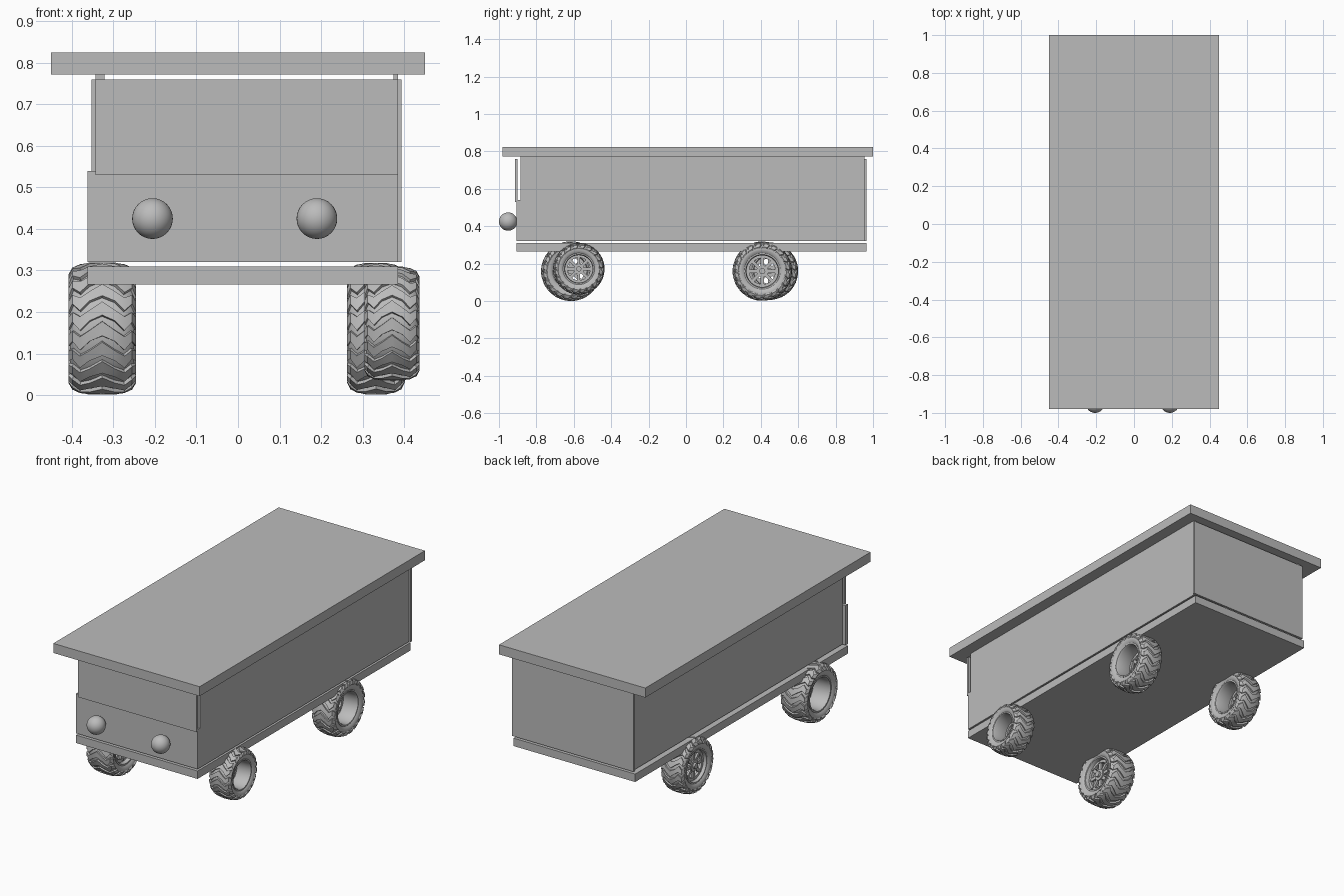
import bpy, bmesh, math
from mathutils import Matrix, Vector

if "Cube" in bpy.data.objects:
    bpy.data.objects.remove(bpy.data.objects["Cube"], do_unlink=True)

grey = bpy.data.materials.new("plain_grey")
grey.use_nodes = True
COLOUR = (0.5, 0.5, 0.5, 1)
grey.diffuse_color = COLOUR
grey.node_tree.nodes["Principled BSDF"].inputs["Base Color"].default_value = COLOUR


def finish(bm, name, smooth=None):
    bmesh.ops.recalc_face_normals(bm, faces=bm.faces)
    mesh = bpy.data.meshes.new(name)
    bm.to_mesh(mesh)
    bm.free()
    mesh.materials.append(grey)
    obj = bpy.data.objects.new(name, mesh)
    bpy.context.collection.objects.link(obj)
    if smooth:
        bpy.ops.object.select_all(action="DESELECT")
        obj.select_set(True)
        bpy.context.view_layer.objects.active = obj
        bpy.ops.object.shade_smooth_by_angle(angle=math.radians(smooth))
    return obj


def add_box(bm, x, y, z, turn=Matrix()):
    size = Vector((x[1] - x[0], y[1] - y[0], z[1] - z[0]))
    mid = Vector((sum(x), sum(y), sum(z))) / 2
    bmesh.ops.create_cube(bm, size=1, matrix=turn @ Matrix.Translation(mid) @ Matrix.Diagonal(size).to_4x4())


def panel(name, x, y, z):
    bm = bmesh.new()
    add_box(bm, x, y, z)
    finish(bm, name)


# Body panels
panel("roof", (-0.45, 0.45), (-0.98, 1.0), (0.772, 0.825))
panel("floor", (-0.363, 0.385), (-0.905, 0.965), (0.266, 0.31))
panel("front_lower_panel", (-0.363, 0.385), (-0.905, -0.885), (0.32, 0.54))
panel("front_upper_panel", (-0.343, 0.385), (-0.915, -0.9), (0.53, 0.76))
panel("back_panel", (-0.353, 0.394), (0.953, 0.965), (0.32, 0.76))
panel("left_side_panel", (0.375, 0.385), (-0.885, 0.955), (0.32, 0.775))
panel("right_side_panel", (-0.343, -0.321), (-0.885, 0.955), (0.32, 0.775))

# Headlights
for name, x in (("right_headlight", -0.206), ("left_headlight", 0.19)):
    bm = bmesh.new()
    bmesh.ops.create_uvsphere(bm, u_segments=32, v_segments=16, radius=0.049,
                              matrix=Matrix.Translation((x, -0.951, 0.425)))
    finish(bm, name, 40)


def polar(x, r, a):
    return Vector((x, r * math.cos(a), r * math.sin(a)))


def revolve(bm, profile, steps=48):
    """Closed (x, radius) profile turned round the axle."""
    rings = [[bm.verts.new(polar(x, r, math.tau * i / steps)) for x, r in profile] for i in range(steps)]
    for i, ring in enumerate(rings):
        after = rings[(i + 1) % steps]
        for j in range(len(ring)):
            k = (j + 1) % len(ring)
            bm.faces.new((ring[j], ring[k], after[k], after[j]))


# Unit wheel: half width 1 along x, radius 1
SHOULDER = [(0, 0.95), (0.35, 0.945), (0.62, 0.92), (0.83, 0.87), (0.94, 0.79), (0.93, 0.7), (0.8, 0.6)]
ARC = [(-x, r) for x, r in reversed(SHOULDER[1:])] + SHOULDER
# Sideways drift of the tread wave, from the middle outward
WAVE = [0.0, 0.35, 0.75, 0.4, 0.7]
LUGS = 20


def add_lug(bm, angle):
    """One wavy tread bar lying over the tyre from shoulder to shoulder."""
    pitch = math.tau / LUGS
    rows = []
    for s in range(-4, 5):
        x, r = SHOULDER[abs(s)]
        x = math.copysign(x, s)
        mid = angle + WAVE[abs(s)] * pitch
        half = pitch * (0.39 if abs(s) % 2 == 0 else 0.3)
        top_x, top_r = x * 1.06, r + (0.05 if abs(s) < 4 else 0.025)
        rows.append([bm.verts.new(polar(*p)) for p in (
            (x, r - 0.02, mid - half), (top_x, top_r, mid - half * 0.88),
            (top_x, top_r, mid + half * 0.88), (x, r - 0.02, mid + half))])
    for a, b in zip(rows, rows[1:]):
        for k in range(4):
            m = (k + 1) % 4
            bm.faces.new((a[k], a[m], b[m], b[k]))
    bm.faces.new(rows[0])
    bm.faces.new(rows[-1])


def wheel(name, centre, radius, half_width, dish):
    """dish is the side of the deep bowl: 1 toward +x, -1 toward -x."""
    place = Matrix.Translation(centre) @ Matrix.Diagonal((half_width * dish, radius, radius, 1))
    parts = {}
    # Tyre carcass with its tread bars
    bm = parts["tyre"] = bmesh.new()
    revolve(bm, ARC + [(0.72, 0.57), (-0.72, 0.57)])
    for i in range(LUGS):
        add_lug(bm, math.tau * i / LUGS)
    # Rim barrel, spokes, hub and bolts
    bm = parts["rim"] = bmesh.new()
    revolve(bm, [(-0.84, 0.61), (0.84, 0.61), (0.84, 0.56), (0.7, 0.53), (-0.7, 0.53), (-0.84, 0.56)])
    revolve(bm, [(-0.6, 0.54), (-0.4, 0.54), (-0.4, 0.44), (-0.6, 0.44)])
    for i in range(8):
        turn = Matrix.Rotation(math.tau * i / 8, 4, "X")
        add_box(bm, (-0.58, -0.42), (-0.055, 0.055), (0.12, 0.48), turn)
        bolt = turn @ Matrix.Translation((-0.5, 0, 0.47)) @ Matrix.Rotation(math.pi / 2, 4, "Y")
        bmesh.ops.create_cone(bm, cap_ends=True, segments=6, radius1=0.04, radius2=0.04, depth=0.3, matrix=bolt)
    for r, depth in ((0.2, 0.3), (0.1, 0.6)):
        bmesh.ops.create_cone(bm, cap_ends=True, segments=24, radius1=r, radius2=r, depth=depth,
                              matrix=Matrix.Translation((-0.5, 0, 0)) @ Matrix.Rotation(math.pi / 2, 4, "Y"))
    for part, bm in parts.items():
        bmesh.ops.transform(bm, matrix=place, verts=bm.verts)
        finish(bm, name + "_" + part, 35)


# Wheels, slightly uneven in size and place
wheel("front_left", (0.371, -0.573, 0.172), 0.138, 0.067, 1)
wheel("back_left", (0.332, 0.408, 0.16), 0.159, 0.07, 1)
wheel("front_right", (-0.327, -0.615, 0.16), 0.16, 0.082, -1)
wheel("back_right", (-0.32, 0.446, 0.16), 0.154, 0.07, 1)
